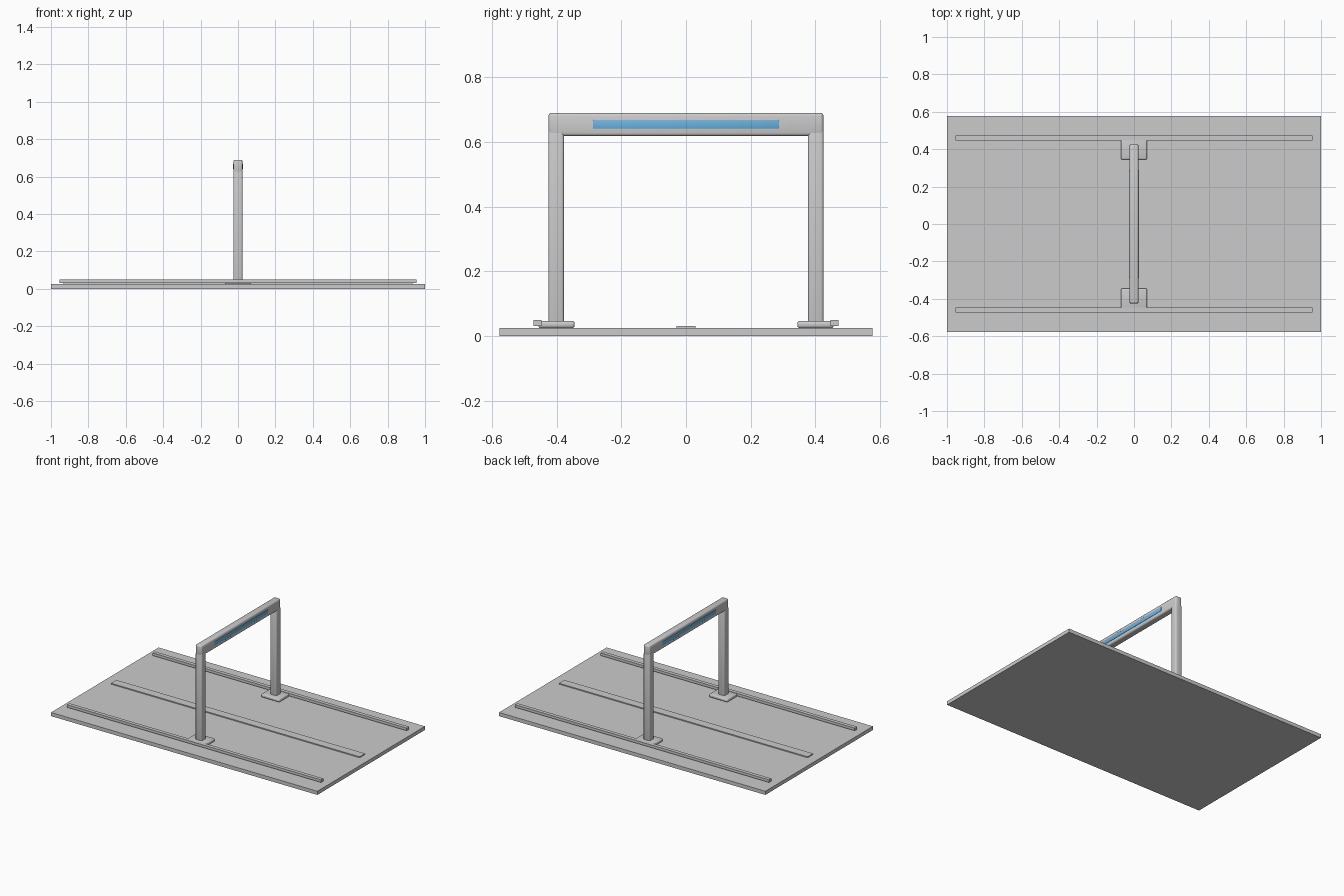
import bpy, bmesh, math

if "Cube" in bpy.data.objects:
    bpy.data.objects.remove(bpy.data.objects["Cube"])


def box(name, x, y, z, bevel=0.0, segments=3, color=None):
    """Box spanning the given (min, max) ranges, optionally with rounded edges."""
    bm = bmesh.new()
    bmesh.ops.create_cube(bm, size=1.0)
    for v in bm.verts:
        v.co = [r[0] if c < 0 else r[1] for c, r in zip(v.co, (x, y, z))]
    mesh = bpy.data.meshes.new(name)
    bm.to_mesh(mesh)
    bm.free()
    ob = bpy.data.objects.new(name, mesh)
    bpy.context.collection.objects.link(ob)
    if bevel:
        mesh.shade_smooth()
        mod = ob.modifiers.new("rounded_edges", "BEVEL")
        mod.width = bevel
        mod.segments = segments
    if color:
        mat = bpy.data.materials.new(name + "_colour")
        mat.diffuse_color = color
        mat.use_nodes = True
        mat.node_tree.nodes["Principled BSDF"].inputs["Base Color"].default_value = mat.diffuse_color
        mesh.materials.append(mat)
    return ob


def span(side, inner, outer):
    return tuple(sorted((side * inner, side * outer)))


# Flat bed with a raised centre strip
box("bed_plate", (-1, 1), (-0.577, 0.577), (0, 0.025))
box("centre_strip", (-0.934, 0.934), (-0.029, 0.029), (0.0245, 0.032))

# Rails, feet and posts on both sides
for label, s in (("front", -1), ("back", 1)):
    box(label + "_rail", (-0.954, 0.954), span(s, 0.447, 0.472), (0.032, 0.05))
    box(label + "_foot", (-0.07, 0.07), span(s, 0.344, 0.457), (0.025, 0.047), 0.008)
    box(label + "_post", (-0.024, 0.024), span(s, 0.377, 0.425), (0.03, 0.635), 0.008)

# Gantry beam with a blue light strip showing on both faces
box("gantry_beam", (-0.024, 0.024), (-0.425, 0.425), (0.618, 0.69), 0.01)
box("light_strip", (-0.026, 0.026), (-0.288, 0.288), (0.641, 0.668), 0.002, 2,
    (0.15, 0.45, 0.75, 1))
